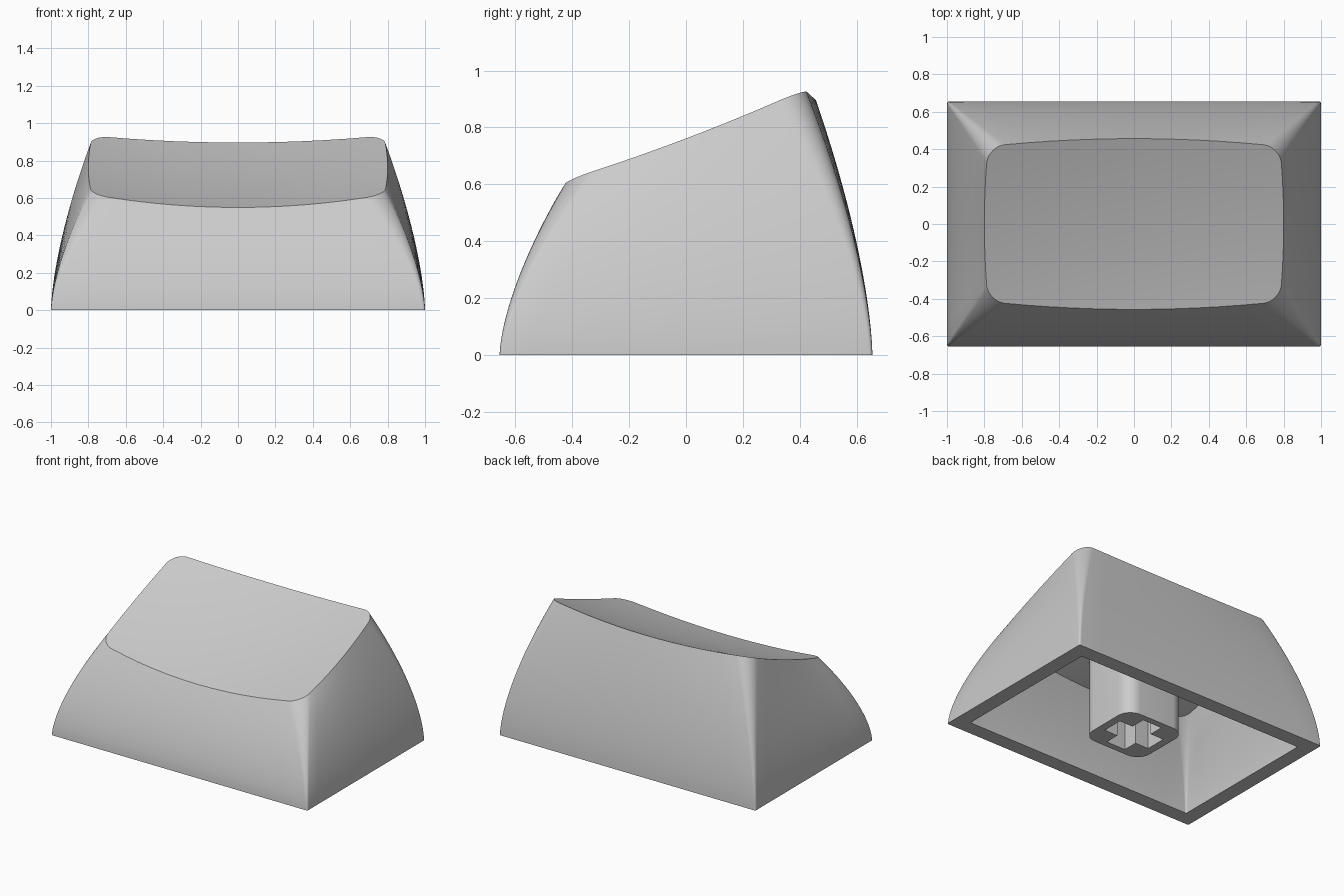
import bpy, bmesh, math

cube = bpy.data.objects.get("Cube")
if cube:
    bpy.data.objects.remove(cube)

grey = bpy.data.materials.new("plain grey")
grey.use_nodes = True
COLOUR = (0.6, 0.6, 0.6, 1)
grey.diffuse_color = COLOUR
grey.node_tree.nodes["Principled BSDF"].inputs["Base Color"].default_value = COLOUR


def dish(x, y):
    """Height of the tilted, scooped top surface."""
    return 0.702 + 0.38 * y + 0.1 * y * y + 0.093 * x * x


def outline(hx, hy, r, bulge_x=0, bulge_y=0, arc=10, side=12):
    """Rounded rectangle, counter-clockwise, with optionally bowed sides."""
    pts = []
    corners = [(1, 1), (-1, 1), (-1, -1), (1, -1)]
    for q, (sx, sy) in enumerate(corners):
        for i in range(arc + 1):
            a = (q + i / arc) * math.pi / 2
            pts.append((sx * (hx - r) + r * math.cos(a), sy * (hy - r) + r * math.sin(a)))
        nx, ny = corners[(q + 1) % 4]
        a = (q + 1) * math.pi / 2
        end = (nx * (hx - r) + r * math.cos(a), ny * (hy - r) + r * math.sin(a))
        start = pts[-1]
        for i in range(1, side):
            t = i / side
            pts.append(tuple(s + (e - s) * t for s, e in zip(start, end)))
    return [(x * (1 + bulge_x * (1 - (y / hy) ** 2)),
             y * (1 + bulge_y * (1 - (x / hx) ** 2))) for x, y in pts]


def wall_loops(base, top, drop, steps=20):
    """Convex skirt from the base outline up to the scooped surface."""
    loops = []
    for i in range(steps + 1):
        t = i / steps
        k = t ** 1.55
        loops.append([(bx + (tx - bx) * k, by + (ty - by) * k, t * (dish(tx, ty) - drop))
                      for (bx, by), (tx, ty) in zip(base, top)])
    return loops


def cap_loops(top, drop, steps=12):
    """Shrinking rings that fill the scooped surface."""
    return [[(x * s, y * s, dish(x * s, y * s) - drop) for x, y in top]
            for s in (1 - i / steps for i in range(1, steps))]


def bridge(bm, a, b):
    for i in range(len(a)):
        j = (i + 1) % len(a)
        bm.faces.new((a[i], a[j], b[j], b[i]))


def finish(bm, name):
    bmesh.ops.recalc_face_normals(bm, faces=bm.faces)
    mesh = bpy.data.meshes.new(name)
    bm.to_mesh(mesh)
    bm.free()
    mesh.materials.append(grey)
    obj = bpy.data.objects.new(name, mesh)
    bpy.context.collection.objects.link(obj)
    bpy.ops.object.select_all(action="DESELECT")
    obj.select_set(True)
    bpy.context.view_layer.objects.active = obj
    bpy.ops.object.shade_smooth_by_angle(angle=math.radians(32))
    return obj


# Hollow cap: scooped top, outer skirt, flat rim, inner skirt and ceiling
THICK = 0.1
outer_top = outline(0.78, 0.415, 0.09, 0.026, 0.1)
inner_top = outline(0.7, 0.335, 0.06, 0.026, 0.1)
outside = wall_loops(outline(1, 0.655, 0.012), outer_top, 0) + cap_loops(outer_top, 0)
inside = wall_loops(outline(0.895, 0.55, 0.012), inner_top, THICK) + cap_loops(inner_top, THICK)
bm = bmesh.new()
rings = [[bm.verts.new(p) for p in loop] for loop in outside[::-1] + inside]
for a, b in zip(rings, rings[1:]):
    bridge(bm, a, b)
for ring, drop in ((rings[0], 0), (rings[-1], THICK)):
    pole = bm.verts.new((0, 0, dish(0, 0) - drop))
    for i in range(len(ring)):
        bm.faces.new((ring[i - 1], ring[i], pole))
finish(bm, "cap_shell")

# Mounting stem: rounded post with a cross-shaped socket
L, W, DEPTH = 0.18, 0.075, 0.3
quarter = [(L, -W), (L, W), (W, W)]
cross = []
for q in range(4):
    c, s = round(math.cos(q * math.pi / 2)), round(math.sin(q * math.pi / 2))
    cross += [(c * x - s * y, s * x + c * y) for x, y in quarter]
post = outline(0.235, 0.225, 0.1, side=1)
bm = bmesh.new()
post_low = [bm.verts.new((x, y, 0)) for x, y in post]
post_high = [bm.verts.new((x, y, dish(x, y) - THICK / 2)) for x, y in post]
cross_low = [bm.verts.new((x, y, 0)) for x, y in cross]
cross_high = [bm.verts.new((x, y, DEPTH)) for x, y in cross]
bridge(bm, post_low, post_high)
bridge(bm, cross_low, cross_high)
bm.faces.new(post_high)
bm.faces.new(cross_high)
rim = [e for e in bm.edges if all(v.co.z == 0 for v in e.verts)]
bmesh.ops.triangle_fill(bm, edges=rim, use_beauty=True)
finish(bm, "mounting_stem")
